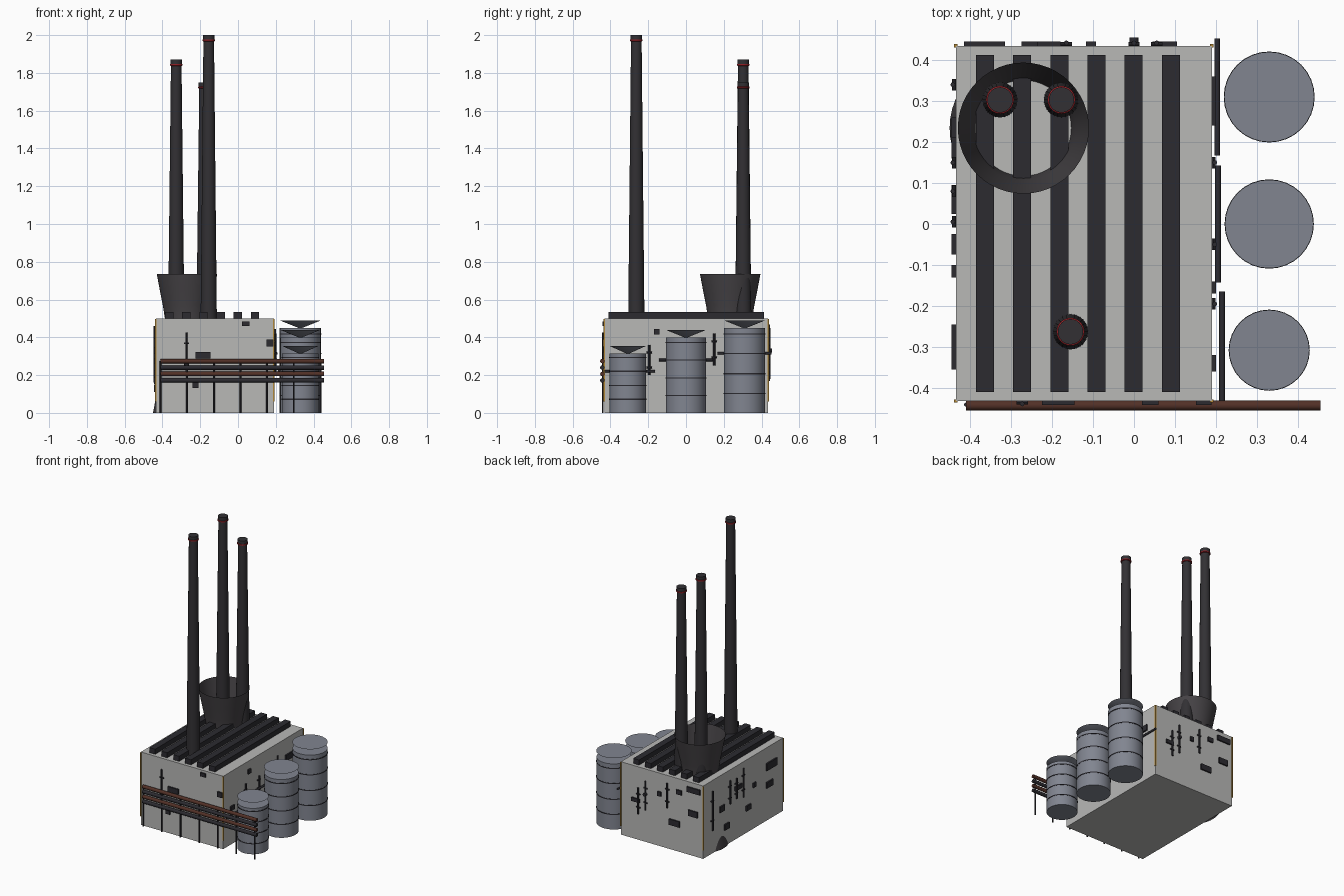
import bpy, bmesh, math
from mathutils import Vector

if "Cube" in bpy.data.objects:
    bpy.data.objects.remove(bpy.data.objects["Cube"])


def mat(name, r, g, b):
    m = bpy.data.materials.new(name)
    m.diffuse_color = (r, g, b, 1)
    m.use_nodes = True
    m.node_tree.nodes["Principled BSDF"].inputs["Base Color"].default_value = m.diffuse_color
    return m


WALL = mat("concrete", 0.48, 0.48, 0.47)
DARK = mat("dark_metal", 0.025, 0.024, 0.03)
STACK = mat("soot", 0.032, 0.03, 0.034)
TOWER = mat("tower_grey", 0.06, 0.055, 0.06)
TANK = mat("tank_steel", 0.22, 0.235, 0.28)
RUST = mat("rust", 0.085, 0.03, 0.02)
RED = mat("warning_red", 0.3, 0.015, 0.02)
GOLD = mat("edge_trim", 0.45, 0.25, 0.04)


def finish(bm, name, m, smooth=False):
    bmesh.ops.recalc_face_normals(bm, faces=bm.faces)
    me = bpy.data.meshes.new(name)
    bm.to_mesh(me)
    bm.free()
    ob = bpy.data.objects.new(name, me)
    bpy.context.collection.objects.link(ob)
    me.materials.append(m)
    if smooth:
        bpy.context.view_layer.objects.active = ob
        bpy.ops.object.select_all(action='DESELECT')
        ob.select_set(True)
        bpy.ops.object.shade_smooth_by_angle(angle=math.radians(35))
    return ob


def box(name, lo, hi, m):
    bm = bmesh.new()
    bmesh.ops.create_cube(bm, size=1)
    for v in bm.verts:
        v.co = Vector([lo[i] + (v.co[i] + 0.5) * (hi[i] - lo[i]) for i in range(3)])
    return finish(bm, name, m)


def lathe(name, x, y, prof, m, n=32):
    # profile of (radius, z) points spun about a vertical axis
    bm = bmesh.new()
    vs = [bm.verts.new((x + r, y, z)) for r, z in prof]
    es = [bm.edges.new(p) for p in zip(vs, vs[1:])]
    bmesh.ops.spin(bm, geom=vs + es, cent=(x, y, 0), axis=(0, 0, 1),
                   angle=math.tau, steps=n, use_duplicate=False)
    bmesh.ops.remove_doubles(bm, verts=bm.verts, dist=1e-5)
    return finish(bm, name, m, True)


def rod(name, a, b, r, m, n=12):
    a, b = Vector(a), Vector(b)
    d = b - a
    bm = bmesh.new()
    bmesh.ops.create_cone(bm, cap_ends=True, segments=n, radius1=r, radius2=r, depth=d.length)
    rot = d.to_track_quat('Z', 'Y')
    for v in bm.verts:
        v.co = rot @ v.co + (a + b) / 2
    return finish(bm, name, m, True)


# main hall with roof ribs and corner trim
X0, X1, Y0, Y1 = -0.435, 0.19, -0.432, 0.435
box("main_hall", (X0, Y0, 0), (X1, Y1, 0.5), WALL)
for i in range(6):
    x = -0.364 + i * 0.0908
    box("roof_rib", (x - 0.022, -0.41, 0.495), (x + 0.022, 0.412, 0.535), DARK)
for x in (X0, X1):
    for y in (Y0, Y1):
        box("corner_trim", (x - 0.004, y - 0.004, 0.06), (x + 0.004, y + 0.004, 0.497), GOLD)

# chimneys with collar and red warning ring
for x, y, h in ((-0.155, -0.263, 2.0), (-0.327, 0.303, 1.87), (-0.177, 0.303, 1.75)):
    lathe("chimney", x, y, [(0, 0.01), (0.048, 0.01), (0.043, 0.5), (0.028, h - 0.02), (0, h - 0.02)], STACK, 24)
    lathe("chimney_collar", x, y, [(0, h - 0.03), (0.031, h - 0.03), (0.031, h), (0, h)], STACK, 24)
    lathe("warning_ring", x, y, [(0.028, h - 0.033), (0.034, h - 0.031), (0.034, h - 0.024),
                                 (0.03, h - 0.022)], RED, 24)

# cooling tower: waisted open shell rising through the roof
lathe("cooling_tower", -0.27, 0.234, [(0.18, 0), (0.163, 0.09), (0.142, 0.22), (0.126, 0.34), (0.116, 0.44),
                                      (0.117, 0.5), (0.128, 0.57), (0.145, 0.655), (0.16, 0.735)], TOWER, 48)

# storage tanks with bands, funnel tops and a feed pipe behind each
for y, r, h, px in ((-0.308, 0.097, 0.315, 0.215), (0, 0.107, 0.4, 0.205), (0.31, 0.109, 0.45, 0.203)):
    lathe("storage_tank", 0.33, y, [(0, 0), (r, 0), (r, h), (0, h)], TANK)
    lathe("tank_funnel", 0.33, y, [(0, h - 0.004), (r + 0.001, h + 0.04), (0, h + 0.04)], TANK)
    for f in (0.23, 0.46, 0.7, 0.93):
        z = h * f
        lathe("tank_band", 0.33, y, [(r, z - 0.003), (r + 0.002, z - 0.003), (r + 0.002, z + 0.003),
                                     (r, z + 0.003)], DARK)
    rod("feed_pipe", (px, y - 0.143 + (y < 0) * 0.02, h * 0.7),
        (px, y + 0.143, h * 0.7), 0.007, DARK)

# pipe rack along the front
for i in range(4):
    z = 0.274 - i * 0.034
    rod("rack_pipe", (-0.41, -0.443, z), (0.455, -0.443, z), 0.012, DARK if i % 2 else RUST)
for i in range(7):
    x = -0.41 + i * 0.141
    rod("rack_post", (x, -0.441, 0), (x, -0.441, 0.275), 0.005, DARK, 8)


def on_wall(side, u, z, d):
    # point at u along a wall, height z, d out from it
    return {'F': (u, Y0 - d, z), 'B': (u, Y1 + d, z),
            'L': (X0 - d, u, z), 'R': (X1 + d, u, z)}[side]


# wall fittings: side, centre along wall, height, width, tall
panels = (('F', -0.185, .305, .08, .035), ('F', .04, .472, .04, .025), ('F', .17, .37, .038, .035),
          ('F', -.225, .147, .03, .03), ('R', -.155, .43, .03, .03), ('R', .3, .37, .12, .04),
          ('R', -.34, .25, .04, .03), ('B', -.365, .45, .1, .035), ('B', -.36, .29, .07, .04),
          ('B', -.22, .19, .08, .04), ('B', -.255, .41, .04, .03), ('B', -.105, .36, .025, .03),
          ('B', .075, .27, .06, .025), ('L', .235, .27, .05, .04), ('L', .185, .13, .05, .04),
          ('L', .06, .35, .07, .03), ('L', -.05, .17, .05, .035), ('L', -.115, .3, .03, .03),
          ('L', -.3, .37, .11, .05), ('L', -.28, .245, .07, .04))
for s, u, z, w, h in panels:
    a = on_wall(s, u - w / 2, z - h / 2, -0.004)
    b = on_wall(s, u + w / 2, z + h / 2, 0.01)
    box("wall_panel", [min(p) for p in zip(a, b)], [max(p) for p in zip(a, b)], DARK)

# upright wall pipes with brackets: side, position, bottom, top
for s, u, z0, z1 in (('F', -.273, .2, .425), ('R', -.195, .2, .36), ('R', -.05, .25, .36),
                     ('R', .15, .25, .42), ('B', .055, .18, .36), ('B', 0, .22, .42),
                     ('B', -.165, .28, .45), ('L', .34, .16, .43), ('L', .15, .27, .43),
                     ('L', .005, .26, .46), ('L', .08, .28, .42)):
    rod("wall_pipe", on_wall(s, u, z0, 0.007), on_wall(s, u, z1, 0.007), 0.006, DARK, 8)
    for t in (0.25, 0.75):
        z = z0 + (z1 - z0) * t
        rod("pipe_bracket", on_wall(s, u - 0.014, z, 0.004), on_wall(s, u + 0.014, z, 0.004), 0.005, DARK, 8)

# small valve standing off the back wall
rod("back_valve", on_wall('B', 0, .33, 0), on_wall('B', 0, .33, 0.02), 0.011, DARK)
